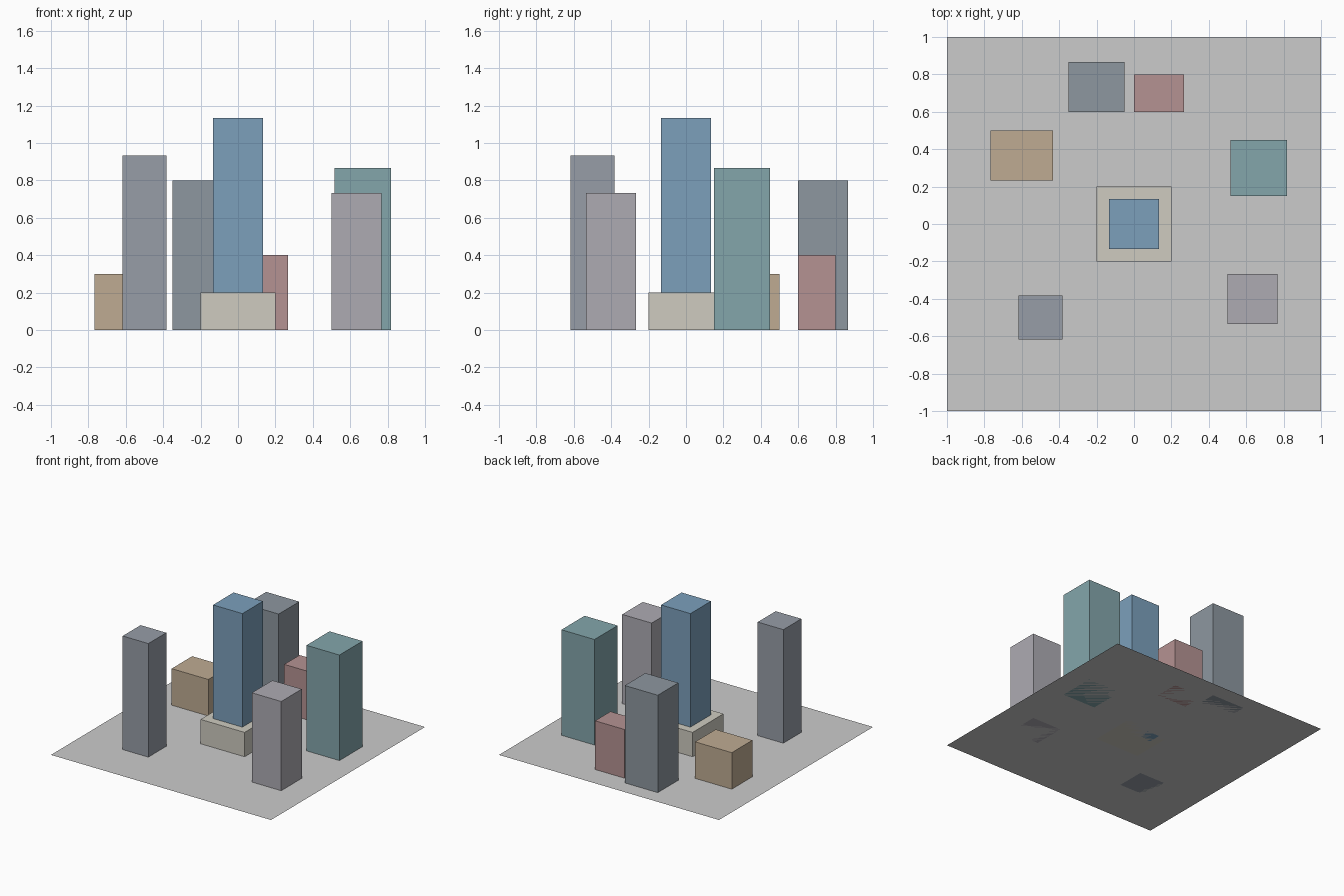
import bpy
import bmesh
from mathutils import Matrix, Vector

if "Cube" in bpy.data.objects:
    bpy.data.objects.remove(bpy.data.objects["Cube"])


def make_material(name, rgb):
    mat = bpy.data.materials.new(name)
    mat.diffuse_color = (*rgb, 1.0)
    mat.use_nodes = True
    mat.node_tree.nodes["Principled BSDF"].inputs["Base Color"].default_value = mat.diffuse_color
    return mat


def add_object(name, bm, rgb=None):
    mesh = bpy.data.meshes.new(name)
    bm.to_mesh(mesh)
    bm.free()
    obj = bpy.data.objects.new(name, mesh)
    bpy.context.collection.objects.link(obj)
    if rgb:
        mesh.materials.append(make_material(name + "_colour", rgb))
    return obj


def block(name, centre, size, rgb):
    """Box standing on the ground: centre (x, y), size (x, y, height)."""
    bm = bmesh.new()
    bmesh.ops.create_cube(bm, size=1.0)
    place = Matrix.Translation((*centre, size[2] / 2)) @ Matrix.Diagonal((*size, 1.0))
    bmesh.ops.transform(bm, matrix=place, verts=bm.verts)
    return add_object(name, bm, rgb)


# Flat ground sheet
bm = bmesh.new()
bmesh.ops.create_grid(bm, x_segments=1, y_segments=1, size=1.0)
add_object("ground_plane", bm)

# Central tower rising through its podium
block("podium", (0, 0), (0.4, 0.4, 0.2), (0.62, 0.60, 0.53))
block("central_tower", (0, 0), (0.267, 0.267, 1.133), (0.20, 0.35, 0.50))

# Surrounding buildings
block("tan_low_block", (-0.6, 0.367), (0.333, 0.267, 0.3), (0.52, 0.41, 0.29))
block("slate_back_tower", (-0.2, 0.733), (0.3, 0.267, 0.8), (0.27, 0.31, 0.35))
block("red_back_block", (0.133, 0.7), (0.267, 0.2, 0.4), (0.46, 0.29, 0.29))
block("teal_right_tower", (0.667, 0.3), (0.3, 0.3, 0.867), (0.23, 0.38, 0.41))
block("mauve_front_tower", (0.633, -0.4), (0.267, 0.267, 0.733), (0.42, 0.41, 0.45))
block("grey_left_tower", (-0.5, -0.5), (0.233, 0.233, 0.933), (0.31, 0.34, 0.39))
